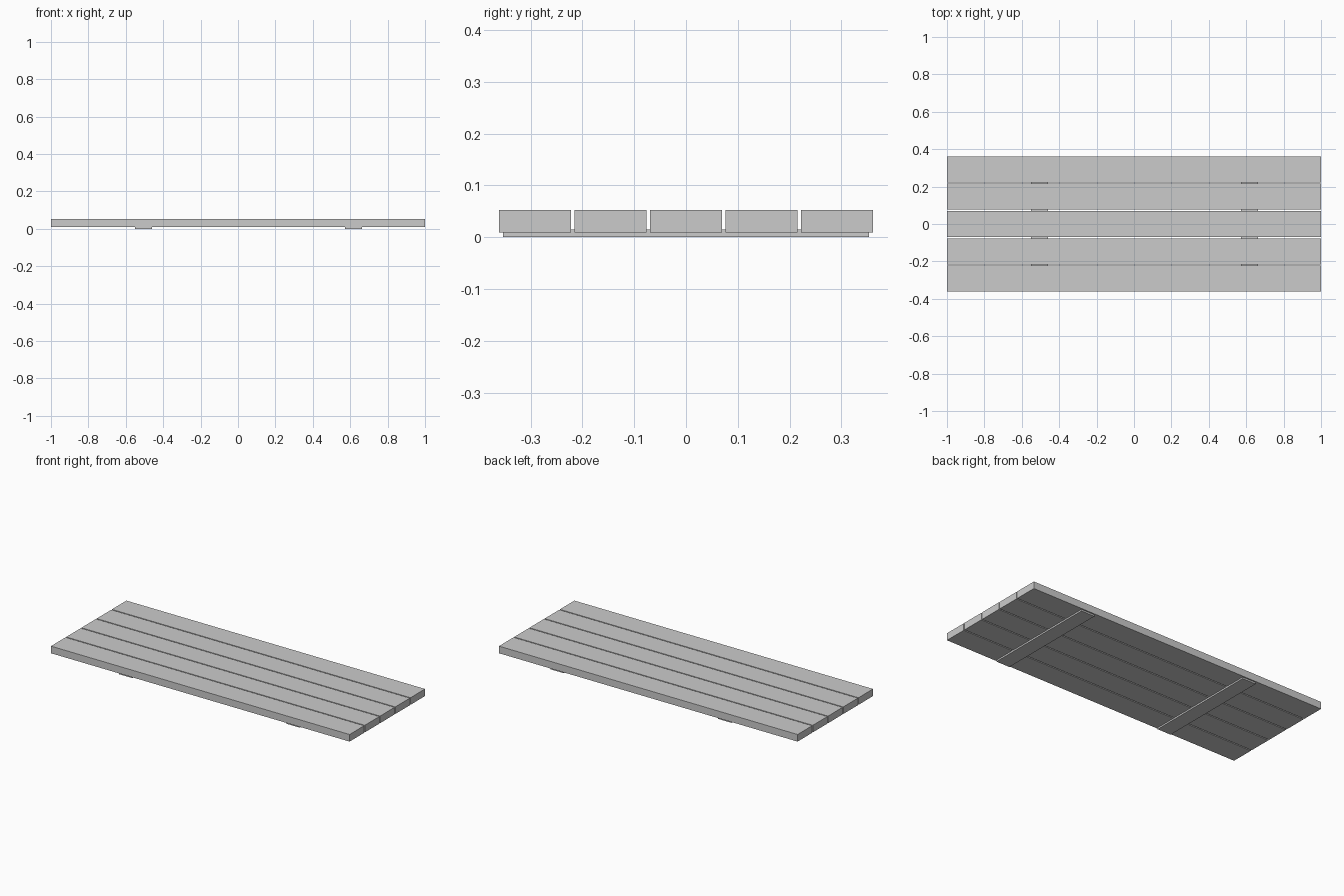
import bpy

if "Cube" in bpy.data.objects:
    bpy.data.objects.remove(bpy.data.objects["Cube"])


def box(name, x0, x1, y0, y1, z0, z1):
    """Axis-aligned box from its limits."""
    bpy.ops.mesh.primitive_cube_add(
        size=1, location=((x0 + x1) / 2, (y0 + y1) / 2, (z0 + z1) / 2))
    ob = bpy.context.object
    ob.name = name
    ob.scale = (x1 - x0, y1 - y0, z1 - z0)
    bpy.ops.object.transform_apply(location=False, rotation=False, scale=True)
    return ob


# Five long planks side by side with narrow gaps
PLANK_W, PITCH = 0.139, 0.1457
for i in range(5):
    y = (i - 2) * PITCH
    box(f"plank_{i + 1}", -1, 1, y - PLANK_W / 2, y + PLANK_W / 2, 0.0095, 0.0525)

# Two cross battens let into the underside
for name, x in (("left_batten", -0.506), ("right_batten", 0.617)):
    box(name, x - 0.045, x + 0.045, -0.353, 0.353, 0, 0.0145)
